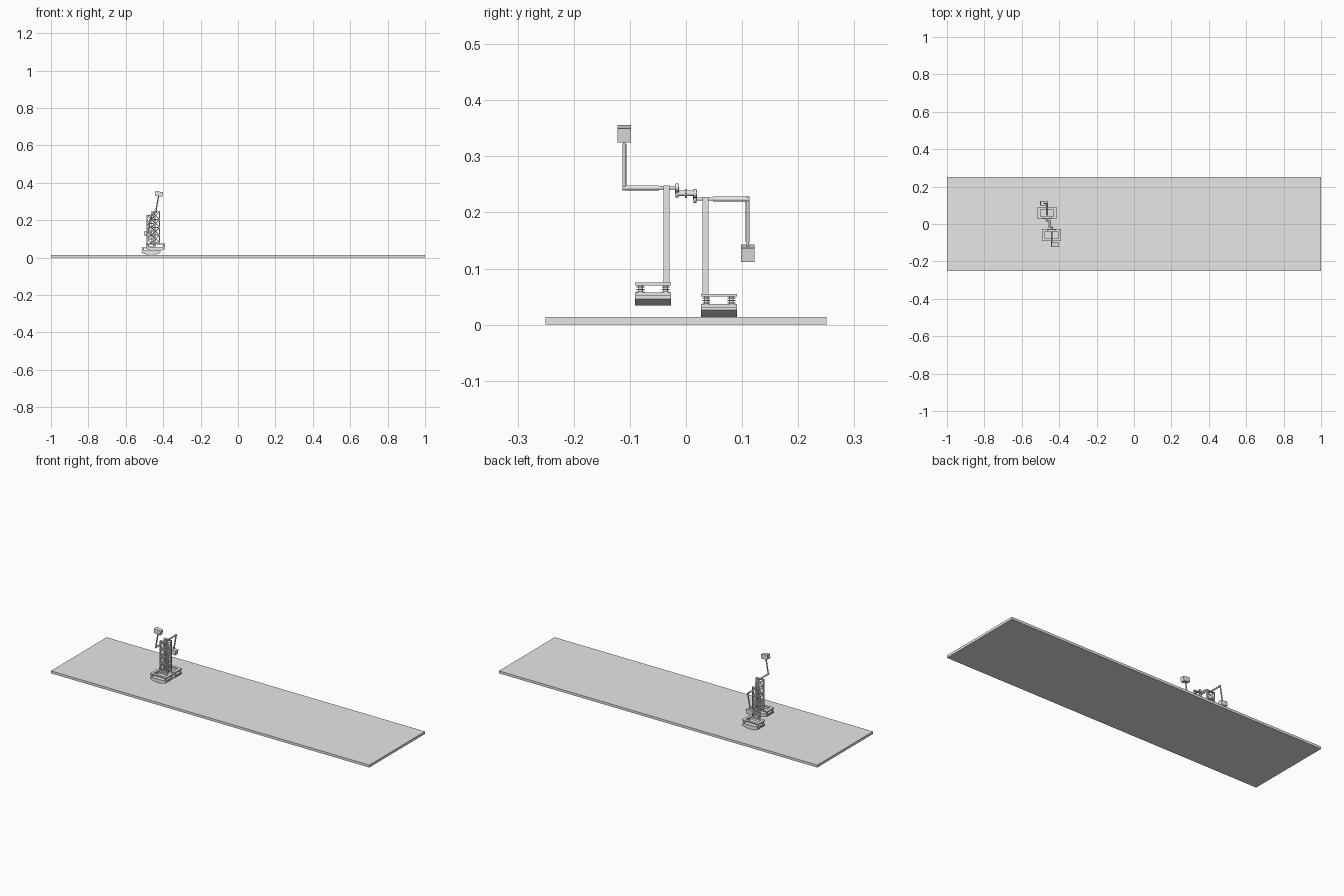
import bpy, bmesh, math
from mathutils import Vector, Matrix

if "Cube" in bpy.data.objects:
    bpy.data.objects.remove(bpy.data.objects["Cube"], do_unlink=True)

grey = bpy.data.materials.new("light grey")
grey.use_nodes = True
grey.diffuse_color = (0.8, 0.8, 0.8, 1)
grey.node_tree.nodes["Principled BSDF"].inputs["Base Color"].default_value = (0.8, 0.8, 0.8, 1)


def finish(name, bm, smooth=False):
    bmesh.ops.recalc_face_normals(bm, faces=bm.faces)
    mesh = bpy.data.meshes.new(name)
    bm.to_mesh(mesh)
    bm.free()
    mesh.materials.append(grey)
    obj = bpy.data.objects.new(name, mesh)
    bpy.context.collection.objects.link(obj)
    if smooth:
        bpy.ops.object.select_all(action='DESELECT')
        bpy.context.view_layer.objects.active = obj
        obj.select_set(True)
        bpy.ops.object.shade_smooth_by_angle()
    return obj


def add_box(bm, center, size, tilt=0.0):
    m = Matrix.Translation(center) @ Matrix.Rotation(tilt, 4, 'Y') @ Matrix.Diagonal((*size, 1))
    bmesh.ops.create_cube(bm, size=1, matrix=m)


def add_rod(bm, a, b, radius, sides=16):
    a, b = Vector(a), Vector(b)
    d = b - a
    m = Matrix.Translation((a + b) / 2) @ d.to_track_quat('Z', 'Y').to_matrix().to_4x4()
    bmesh.ops.create_cone(bm, cap_ends=True, segments=sides, radius1=radius,
                          radius2=radius, depth=d.length, matrix=m)


TILT = math.radians(10)
FOOT_Y, FRAME_Y, ARM_Y = 0.0585, 0.035, 0.11
FOOT_HALF_X, FOOT_WIDTH = 0.051, 0.064


def build_foot(side, s, x, z):
    # Rocker sole: curved underside, flat top
    bm = bmesh.new()
    steps = 12
    profile = [(FOOT_HALF_X, 0.018), (-FOOT_HALF_X, 0.018)]
    for i in range(steps + 1):
        t = 2 * i / steps - 1
        profile.append((t * FOOT_HALF_X, 0.012 * t * t))
    y0 = s * FOOT_Y - FOOT_WIDTH / 2
    face = bm.faces.new([bm.verts.new((x + px, y0, z + pz)) for px, pz in profile])
    ext = bmesh.ops.extrude_face_region(bm, geom=[face])
    verts = [v for v in ext["geom"] if isinstance(v, bmesh.types.BMVert)]
    bmesh.ops.translate(bm, verts=verts, vec=(0, FOOT_WIDTH, 0))
    finish(side + "_rocker_sole", bm)

    # Slab on top of the sole
    bm = bmesh.new()
    add_box(bm, (x, s * FOOT_Y, z + 0.0205), (0.096, FOOT_WIDTH, 0.005))
    finish(side + "_foot_slab", bm)

    # Stacked spring coils at the four corners
    bm = bmesh.new()
    for cx in (-1, 1):
        for cy in (-1, 1):
            px, py = x + cx * 0.042, s * FOOT_Y + cy * 0.0225
            add_rod(bm, (px, py, z + 0.022), (px, py, z + 0.037), 0.004)
            for k in range(3):
                h = z + 0.0235 + k * 0.0045
                add_rod(bm, (px, py, h), (px, py, h + 0.002), 0.0068)
    finish(side + "_springs", bm, True)

    # Open rectangular base plate resting on the springs
    bm = bmesh.new()
    for c in (-1, 1):
        add_box(bm, (x + c * 0.043, s * FOOT_Y, z + 0.0385), (0.016, FOOT_WIDTH, 0.005))
        add_box(bm, (x, s * FOOT_Y + c * 0.025, z + 0.0385), (0.07, 0.014, 0.005))
    finish(side + "_base_plate", bm)


def build_frame(side, s, x, z):
    # Lattice leg: two posts, rungs and crossed braces
    bm = bmesh.new()
    y, low, high, half = s * FRAME_Y, z + 0.041, z + 0.214, 0.021
    for c in (-1, 1):
        add_box(bm, (x + c * half, y, (low + high) / 2), (0.005, 0.011, high - low))
    bays = 4
    step = (high - low - 0.006) / bays
    for i in range(bays + 1):
        add_box(bm, (x, y, low + 0.003 + i * step), (2 * half, 0.0105, 0.005))
    for i in range(bays):
        a, b = low + 0.003 + i * step, low + 0.003 + (i + 1) * step
        for c in (-1, 1):
            add_rod(bm, (x - c * half, y, a), (x + c * half, y, b), 0.002, 6)
    finish(side + "_lattice_leg", bm)


def build_arm(side, s, x, z):
    # Horizontal shaft, swinging rod and counterweight
    hip = z + 0.21
    up = -s
    reach = Vector((math.sin(TILT), 0, math.cos(TILT))) * up
    elbow = Vector((x, s * ARM_Y, hip))
    tip = elbow + reach * 0.086
    bm = bmesh.new()
    add_rod(bm, (x, s * 0.014, hip), (x, s * 0.05, hip), 0.003)
    add_rod(bm, (x, s * 0.048, hip), elbow + Vector((0, s * 0.003, 0)), 0.0045)
    finish(side + "_shaft", bm, True)
    bm = bmesh.new()
    add_rod(bm, elbow - reach * 0.004, elbow + reach * 0.078, 0.0036)
    add_rod(bm, elbow + reach * 0.076, tip, 0.0025)
    finish(side + "_swing_rod", bm, True)
    bm = bmesh.new()
    add_box(bm, tip + reach * 0.012, (0.04, 0.024, 0.025), TILT)
    finish(side + "_counterweight", bm)
    return Vector((x, s * 0.016, hip))


# Ground slab
bm = bmesh.new()
add_box(bm, (0, 0, 0.007), (2, 0.5, 0.014))
finish("ground_slab", bm)

# Two mirrored legs, the front one lifted
ends = []
for side, s, x, z in (("front", -1, -0.44, 0.034), ("back", 1, -0.465, 0.014)):
    build_foot(side, s, x, z)
    build_frame(side, s, x, z)
    ends.append(build_arm(side, s, x, z))

# Hip coupling: collars, crank webs and a middle pin
a, b = ends
mid = (a + b) / 2
bm = bmesh.new()
for end, s in ((a, -1), (b, 1)):
    add_rod(bm, end - Vector((0, 0.003, 0)), end + Vector((0, 0.003, 0)), 0.0075)
    inner = Vector((mid.x, end.y, mid.z))
    add_rod(bm, end, inner, 0.0035)
    add_rod(bm, inner - Vector((0, 0.0025, 0)), inner + Vector((0, 0.0025, 0)), 0.0075)
add_rod(bm, (mid.x, -0.018, mid.z), (mid.x, 0.02, mid.z), 0.005)
add_rod(bm, (mid.x, -0.002, mid.z), (mid.x, 0.002, mid.z), 0.008)
finish("hip_coupling", bm, True)
